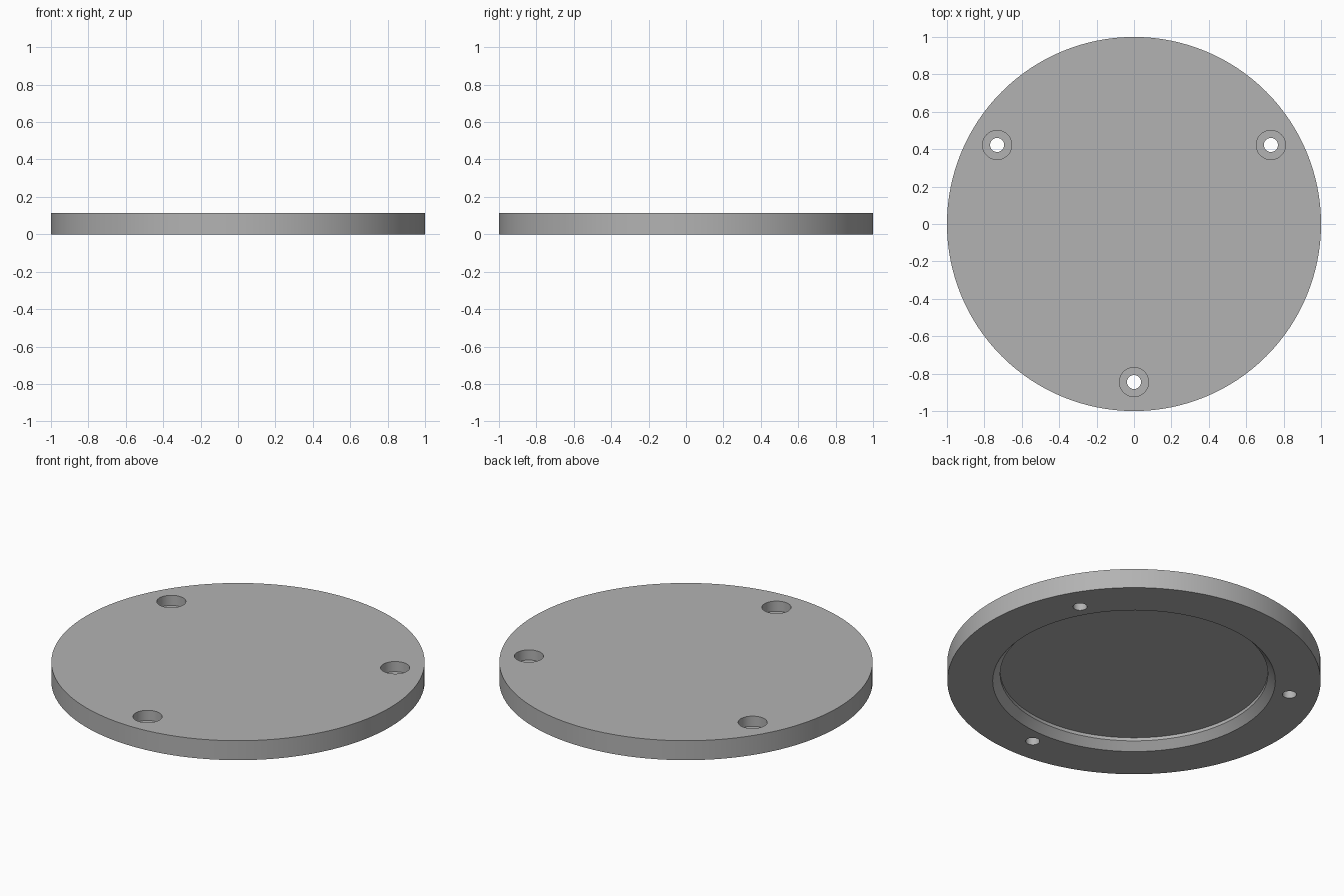
import bpy, bmesh, math

cube = bpy.data.objects.get("Cube")
if cube:
    bpy.data.objects.remove(cube, do_unlink=True)

THICK = 0.115
RECESS = 0.062
HOLE_RING = 0.845

grey = bpy.data.materials.new("plain grey")
grey.use_nodes = True
colour = (0.45, 0.45, 0.45, 1)
grey.diffuse_color = colour
grey.node_tree.nodes["Principled BSDF"].inputs["Base Color"].default_value = colour


def lathe(name, profile, segments):
    """Spin a closed (radius, height) profile whose ends lie on the axis."""
    bm = bmesh.new()
    verts = [bm.verts.new((r, 0, z)) for r, z in profile]
    edges = [bm.edges.new(pair) for pair in zip(verts, verts[1:])]
    bmesh.ops.spin(bm, geom=verts + edges, cent=(0, 0, 0), axis=(0, 0, 1),
                   angle=math.tau, steps=segments, use_duplicate=False)
    bmesh.ops.remove_doubles(bm, verts=bm.verts, dist=1e-5)
    bmesh.ops.dissolve_limit(bm, angle_limit=0.001, verts=bm.verts, edges=bm.edges)
    bmesh.ops.recalc_face_normals(bm, faces=bm.faces)
    mesh = bpy.data.meshes.new(name)
    bm.to_mesh(mesh)
    bm.free()
    mesh.materials.append(grey)
    obj = bpy.data.objects.new(name, mesh)
    bpy.context.collection.objects.link(obj)
    return obj


# Round cover with a chamfered recess underneath
cover = lathe("round_cover", [
    (0, RECESS), (0.717, RECESS), (0.717, 0.043), (0.757, 0),
    (1, 0), (1, THICK), (0, THICK)], 128)

# Three counterbored screw holes
cutters = []
for i in range(3):
    angle = math.radians(-90 + 120 * i)
    cutter = lathe(f"screw_hole_cutter_{i + 1}", [
        (0, -0.1), (0.0375, -0.1), (0.0375, 0.055),
        (0.078, 0.055), (0.078, 0.2), (0, 0.2)], 48)
    cutter.location = (HOLE_RING * math.cos(angle), HOLE_RING * math.sin(angle), 0)
    cutter.hide_render = True
    cutters.append(cutter)
    cut = cover.modifiers.new("screw hole", "BOOLEAN")
    cut.operation, cut.solver, cut.object = "DIFFERENCE", "EXACT", cutter

# Apply the cuts and smooth the round walls
bpy.ops.object.select_all(action="DESELECT")
cover.select_set(True)
bpy.context.view_layer.objects.active = cover
for cut in list(cover.modifiers):
    bpy.ops.object.modifier_apply(modifier=cut.name)
for cutter in cutters:
    bpy.data.objects.remove(cutter, do_unlink=True)
bpy.ops.object.shade_smooth_by_angle(angle=math.radians(30))
